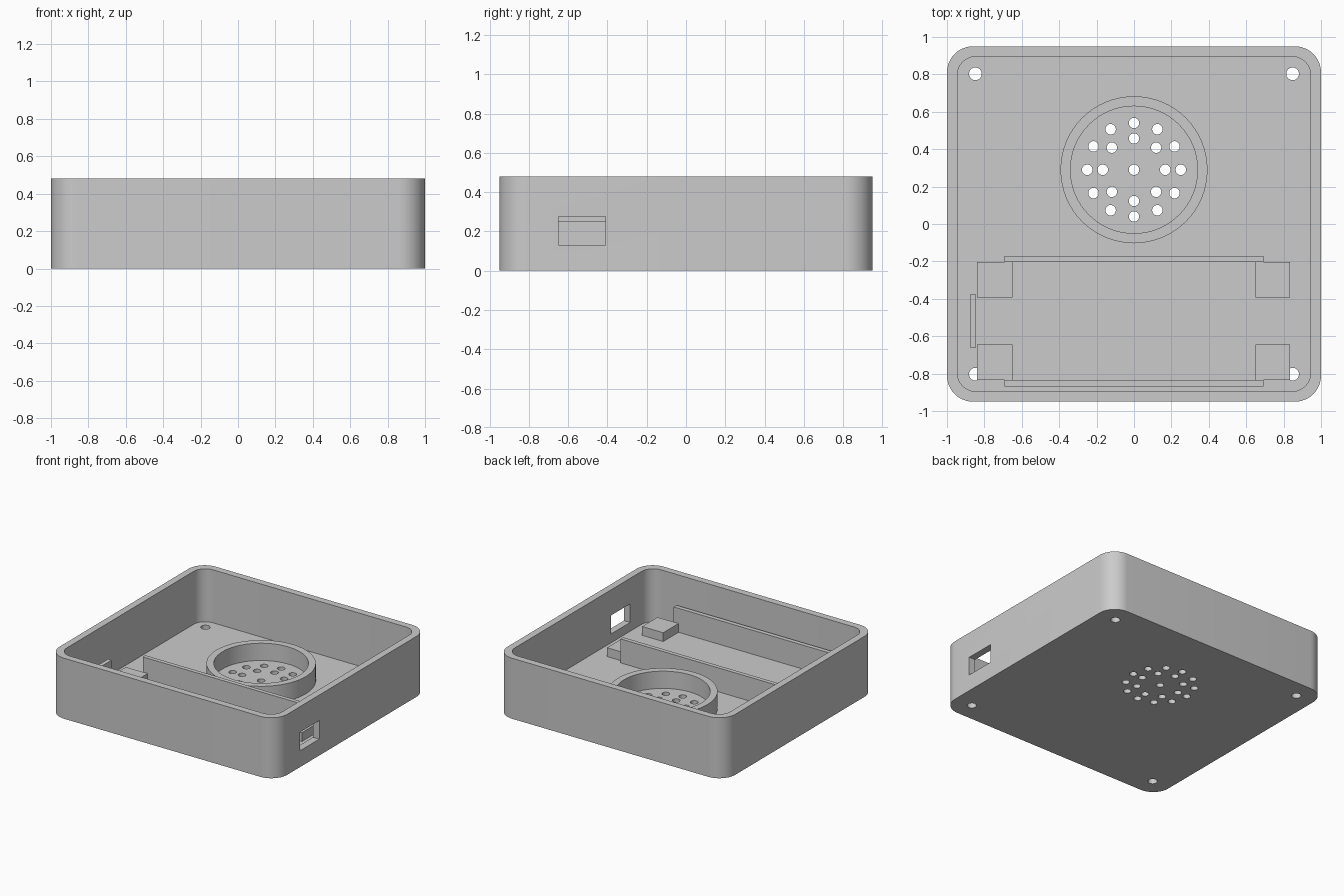
import bpy
import bmesh
import math
from mathutils import Matrix, Vector

cube = bpy.data.objects.get("Cube")
if cube:
    bpy.data.objects.remove(cube, do_unlink=True)

HEIGHT, FLOOR, WALL = 0.48, 0.06, 0.055
HALF_X, HALF_Y = 1.0, 0.95
SPEAKER = Vector((0, 0.29))

grey = bpy.data.materials.new("plain grey")
grey.use_nodes = True
grey.diffuse_color = (0.6, 0.6, 0.6, 1)
grey.node_tree.nodes["Principled BSDF"].inputs["Base Color"].default_value = grey.diffuse_color


def make(name, bm):
    """Turn a bmesh into a named grey object."""
    bmesh.ops.recalc_face_normals(bm, faces=bm.faces)
    mesh = bpy.data.meshes.new(name)
    bm.to_mesh(mesh)
    bm.free()
    mesh.materials.append(grey)
    obj = bpy.data.objects.new(name, mesh)
    bpy.context.collection.objects.link(obj)
    return obj


def add_box(bm, x, y, z):
    """Add a box given its (low, high) range on each axis."""
    size = [b - a for a, b in (x, y, z)]
    mid = [(a + b) / 2 for a, b in (x, y, z)]
    bmesh.ops.create_cube(bm, size=1, matrix=Matrix.Translation(mid) @ Matrix.Diagonal((*size, 1)))


def box(name, x, y, z):
    bm = bmesh.new()
    add_box(bm, x, y, z)
    return make(name, bm)


def add_cylinder(bm, centre, radius, z, sides):
    bmesh.ops.create_cone(bm, cap_ends=True, segments=sides, radius1=radius, radius2=radius,
                          depth=z[1] - z[0],
                          matrix=Matrix.Translation((centre[0], centre[1], sum(z) / 2)))


def rounded_block(name, half_x, half_y, radius, z):
    """Box with rounded vertical corners."""
    bm = bmesh.new()
    add_box(bm, (-half_x, half_x), (-half_y, half_y), z)
    uprights = [e for e in bm.edges if abs(e.verts[0].co.z - e.verts[1].co.z) > 0.01]
    bmesh.ops.bevel(bm, geom=uprights, offset=radius, segments=12, profile=0.5, affect='EDGES')
    return make(name, bm)


def cut(target, cutter):
    """Subtract the cutter from the target and remove it."""
    cutter.hide_render = True
    mod = target.modifiers.new("cut", 'BOOLEAN')
    mod.operation, mod.solver, mod.object = 'DIFFERENCE', 'EXACT', cutter
    bpy.context.view_layer.objects.active = target
    bpy.ops.object.modifier_apply(modifier=mod.name)
    bpy.data.objects.remove(cutter, do_unlink=True)


# Open tray with rounded corners
tray = rounded_block("tray", HALF_X, HALF_Y, 0.14, (0, HEIGHT))
cut(tray, rounded_block("cavity_cutter", HALF_X - WALL, HALF_Y - WALL, 0.1, (FLOOR, HEIGHT + 0.2)))

# Screw holes and speaker grille through the floor
bm = bmesh.new()
through = (-0.1, FLOOR + 0.05)
for sx in (-1, 1):
    for sy in (-1, 1):
        add_cylinder(bm, (sx * 0.848, sy * 0.803), 0.034, through, 32)
for count, ring in ((1, 0), (8, 0.167), (12, 0.25)):
    for i in range(count):
        angle = math.tau * i / count
        add_cylinder(bm, SPEAKER + ring * Vector((math.cos(angle), math.sin(angle))), 0.028, through, 24)
cut(tray, make("hole_cutter", bm))

# Port opening in the left wall
cut(tray, box("port_cutter", (0.9, 1.1), (-0.65, -0.41), (0.13, 0.277)))

# Speaker collar
bm = bmesh.new()
add_cylinder(bm, SPEAKER, 0.393, (FLOOR, 0.197), 64)
collar = make("speaker_collar", bm)
bm = bmesh.new()
add_cylinder(bm, SPEAKER, 0.34, (0, 0.4), 64)
cut(collar, make("collar_cutter", bm))

# Circuit board cradle: corner rests, side rails and end stop
for side, x in (("right", (-0.84, -0.65)), ("left", (0.65, 0.835))):
    box(f"front_{side}_rest", x, (-0.835, -0.643), (FLOOR, 0.13))
    box(f"back_{side}_rest", x, (-0.393, -0.203), (FLOOR, 0.13))
box("front_rail", (-0.693, 0.693), (-0.87, -0.835), (FLOOR, 0.25))
box("back_rail", (-0.693, 0.693), (-0.203, -0.17), (FLOOR, 0.25))
box("end_stop", (-0.877, -0.845), (-0.66, -0.376), (FLOOR, 0.25))

# Smooth the curved walls, keep edges sharp
bpy.ops.object.select_all(action='DESELECT')
for obj in (tray, collar):
    obj.select_set(True)
bpy.context.view_layer.objects.active = tray
bpy.ops.object.shade_smooth_by_angle(angle=math.radians(30))
